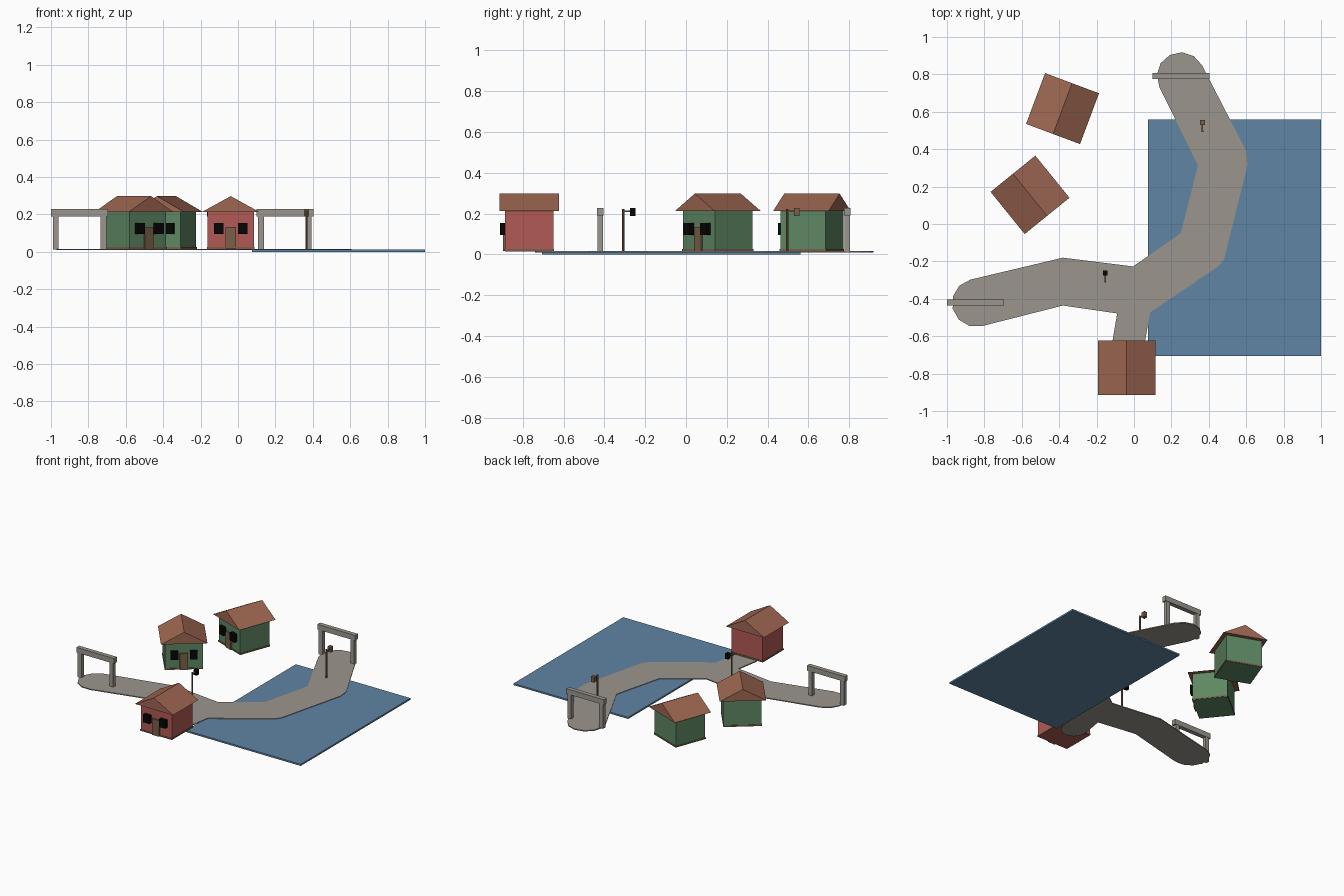
import bpy
import bmesh
from math import radians, cos, sin
from mathutils import Matrix, Vector

if "Cube" in bpy.data.objects:
    bpy.data.objects.remove(bpy.data.objects["Cube"])


def material(name, rgb):
    m = bpy.data.materials.new(name)
    lin = [(c / 255) ** 2.2 for c in rgb]
    m.diffuse_color = (*lin, 1)
    m.use_nodes = True
    m.node_tree.nodes["Principled BSDF"].inputs["Base Color"].default_value = m.diffuse_color
    return m


WATER = material("water_blue", (96, 132, 162))
STONE = material("path_stone", (154, 149, 140))
RED = material("red_wall", (176, 90, 84))
GREEN = material("green_wall", (94, 134, 98))
ROOF = material("roof_tile", (156, 102, 82))
WOOD = material("wood", (122, 96, 74))
BLACK = material("black", (14, 14, 14))


def finish(name, bm, mat, matrix=None):
    bmesh.ops.recalc_face_normals(bm, faces=bm.faces)
    mesh = bpy.data.meshes.new(name)
    bm.to_mesh(mesh)
    bm.free()
    mesh.materials.append(mat)
    ob = bpy.data.objects.new(name, mesh)
    bpy.context.collection.objects.link(ob)
    if matrix:
        ob.matrix_world = matrix
    return ob


def box(name, x, y, z, mat, matrix=None):
    """Box from (min, max) ranges on each axis."""
    bm = bmesh.new()
    bmesh.ops.create_cube(bm, size=1)
    for v in bm.verts:
        v.co = [r[0] if c < 0 else r[1] for c, r in zip(v.co, (x, y, z))]
    return finish(name, bm, mat, matrix)


def prism(name, points, offset, mat, matrix=None):
    """Extrude a flat outline by an offset."""
    bm = bmesh.new()
    face = bm.faces.new([bm.verts.new(p) for p in points])
    ext = bmesh.ops.extrude_face_region(bm, geom=[face], use_keep_orig=True)
    verts = [g for g in ext["geom"] if isinstance(g, bmesh.types.BMVert)]
    bmesh.ops.translate(bm, verts=verts, vec=Vector(offset))
    return finish(name, bm, mat, matrix)


def arc(cx, cy, r, heading, n=6):
    """Half-circle end cap pointing along heading."""
    angles = [radians(heading - 90 + 180 * i / n) for i in range(n + 1)]
    return [(cx + r * cos(a), cy + r * sin(a)) for a in angles]


def house(name, x, y, turn, wall):
    m = Matrix.Translation((x, y, 0)) @ Matrix.Rotation(radians(turn), 4, 'Z')
    box(name + "_walls", (-.125, .125), (-.118, .118), (.014, .216), wall, m)
    box(name + "_plinth", (-.128, .128), (-.121, .121), (.016, .026), WOOD, m)
    prism(name + "_roof", [(-.154, -.145, .213), (.154, -.145, .213), (0, -.145, .298)],
          (0, .29, 0), ROOF, m)
    box(name + "_door", (-.028, .028), (-.129, -.11), (.016, .134), WOOD, m)
    for side, cx in (("left", -.064), ("right", .064)):
        box(f"{name}_window_{side}", (cx - .025, cx + .025), (-.143, -.11),
            (.096, .154), BLACK, m)


def gate(name, x, y):
    m = Matrix.Translation((x, y, 0))
    box(name + "_beam", (-.153, .153), (-.016, .016), (.19, .228), STONE, m)
    for side, cx in (("left", -.128), ("right", .128)):
        box(f"{name}_post_{side}", (cx - .015, cx + .015), (-.014, .014),
            (.012, .195), STONE, m)


def lamp(name, x, y, head):
    m = Matrix.Translation((x, y, 0))
    bm = bmesh.new()
    bmesh.ops.create_cone(bm, cap_ends=True, segments=8, radius1=.006, radius2=.006,
                          depth=.21, matrix=Matrix.Translation((0, 0, .117)))
    finish(name + "_pole", bm, WOOD, m)
    box(name + "_arm", (-.004, .004), (0, .04), (.207, .215), WOOD, m)
    box(name + "_head", (-.013, .013), (.033, .06), (.189, .228), head, m)


# Water
box("pond", (.075, 1), (-.705, .56), (0, .012), WATER)

# Forked path with rounded ends
outline = (arc(-.845, -.422, .128, 194) + [(-.38, -.436), (-.09, -.478)]
           + arc(-.033, -.655, .086, 261)
           + [(.086, -.473), (.45, -.227), (.481, -.19), (.607, .315), (.6, .39)]
           + arc(.25, .79, .128, 117)
           + [(.342, .313), (.25, -.05), (-.005, -.227), (-.38, -.18)])
prism("path", [(px, py, .009) for px, py in outline], (0, 0, .007), STONE)

# Houses
house("red_house", -.039, -.768, 0, RED)
house("green_house", -.556, .156, 39, GREEN)
house("far_green_house", -.382, .617, -20.5, GREEN)

# Gates at the path ends
gate("west_gate", -.847, -.42)
gate("north_gate", .251, .79)

# Lamps
lamp("front_lamp", -.154, -.308, BLACK)
lamp("back_lamp", .366, .497, WOOD)
